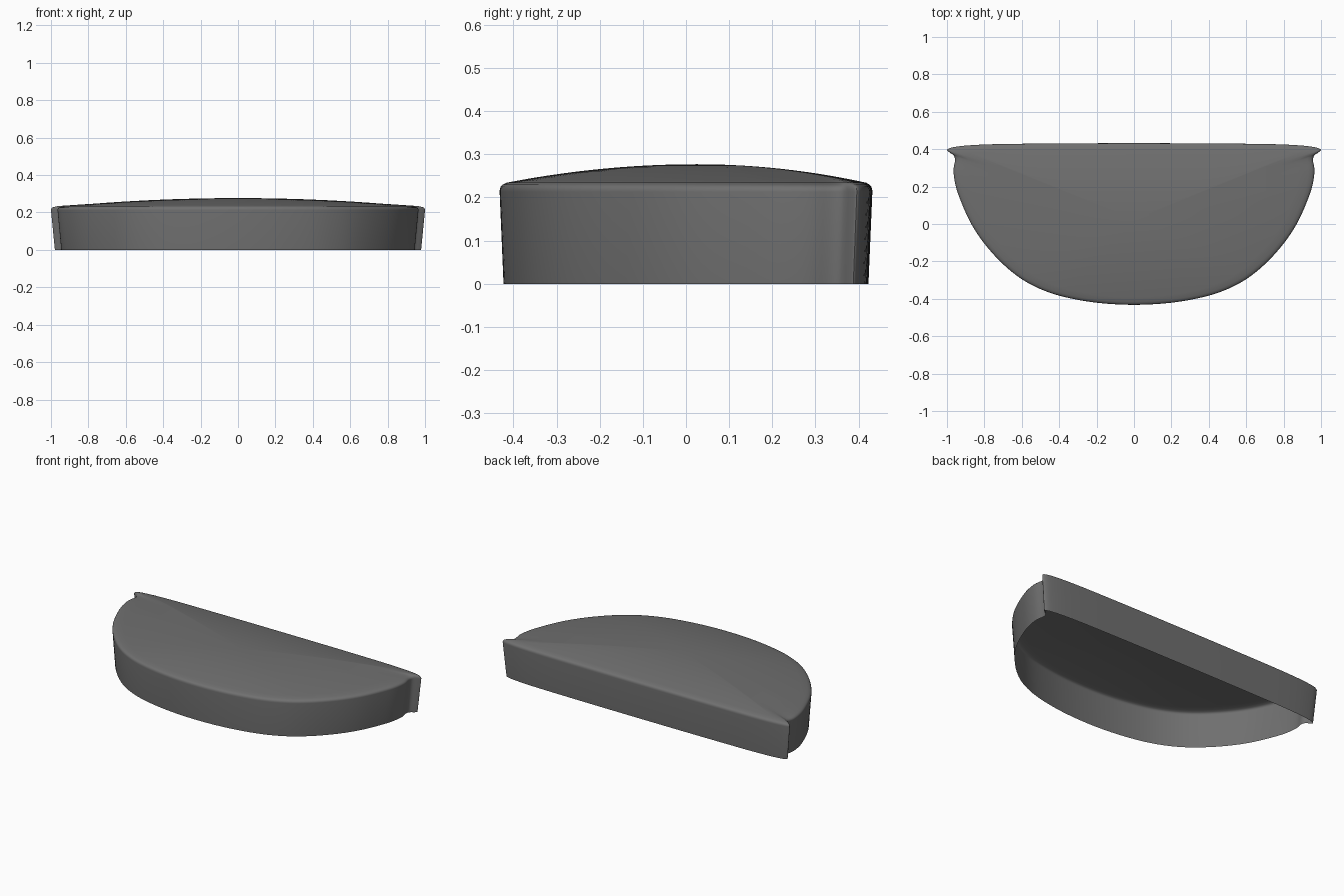
import bpy, bmesh, math
from mathutils import Vector

if "Cube" in bpy.data.objects:
    bpy.data.objects.remove(bpy.data.objects["Cube"])

# Right half of the rim outline, from the back centre to the front centre
HALF = [(0, .432), (.5, .430), (.8, .425), (.93, .416), (.985, .406), (1, .396),
        (.988, .384), (.964, .366), (.957, .345), (.965, .29), (.955, .21),
        (.925, .12), (.87, 0), (.8, -.105), (.7, -.215), (.6, -.295), (.5, -.348),
        (.4, -.383), (.25, -.414), (.12, -.428), (0, -.432)]
CENTRE = Vector((0, .025))
RIM_Z, DOME_RISE, RINGS = .231, .046, 18


def smooth_loop(half, steps=4):
    """Mirror the half outline and round it with a Catmull-Rom curve."""
    pts = [Vector(p) for p in half]
    pts += [Vector((-p.x, p.y)) for p in pts[-2:0:-1]]
    n, out = len(pts), []
    for i in range(n):
        a, b, c, d = (pts[(i + k) % n] for k in (-1, 0, 1, 2))
        # Centripetal knots avoid overshoot between uneven points
        k1 = (b - a).length ** .5
        k2 = k1 + (c - b).length ** .5
        k3 = k2 + (d - c).length ** .5
        for s in range(steps):
            t = k1 + (k2 - k1) * s / steps
            a1 = a.lerp(b, t / k1)
            a2 = b.lerp(c, (t - k1) / (k2 - k1))
            a3 = c.lerp(d, (t - k2) / (k3 - k2))
            out.append(a1.lerp(a2, t / k2).lerp(a2.lerp(a3, (t - k1) / (k3 - k1)), (t - k1) / (k2 - k1)))
    return out


outline = smooth_loop(HALF)
# Inner outline without the pointed tips, for the dome
inner = [Vector((max(-.955, min(.955, p.x)), p.y)) for p in outline]

bm = bmesh.new()
# Tapered wall and rounded rim
levels = [[(p.x * s, p.y * s, z) for p in outline]
          for s, z in ((.979, 0), (1, .213), (.999, .219), (.994, .2255), (.985, .2295))]
# Shallow dome of shrinking rings
for i in range(RINGS):
    t = .965 * (1 - i / RINGS)
    blend = min(1, i / 3)
    ring = []
    for p, q in zip(outline, inner):
        xy = CENTRE + (p.lerp(q, blend) - CENTRE) * t
        ring.append((xy.x, xy.y, RIM_Z + DOME_RISE * (1 - t * t)))
    levels.append(ring)

rings = [[bm.verts.new(co) for co in level] for level in levels]
n = len(outline)
for low, high in zip(rings, rings[1:]):
    for i in range(n):
        j = (i + 1) % n
        bm.faces.new((low[j], low[i], high[i], high[j]))
peak = bm.verts.new((CENTRE.x, CENTRE.y, RIM_Z + DOME_RISE))
for i in range(n):
    bm.faces.new((rings[-1][(i + 1) % n], rings[-1][i], peak))
# The underside stays open
mesh = bpy.data.meshes.new("half_round_cover")
bm.to_mesh(mesh)
bm.free()

cover = bpy.data.objects.new("half_round_cover", mesh)
bpy.context.collection.objects.link(cover)
grey = bpy.data.materials.new("dark_grey")
grey.diffuse_color = (.16, .16, .16, 1)
grey.use_nodes = True
grey.node_tree.nodes["Principled BSDF"].inputs["Base Color"].default_value = grey.diffuse_color
mesh.materials.append(grey)

bpy.context.view_layer.objects.active = cover
cover.select_set(True)
bpy.ops.object.shade_smooth_by_angle(angle=math.radians(40))
